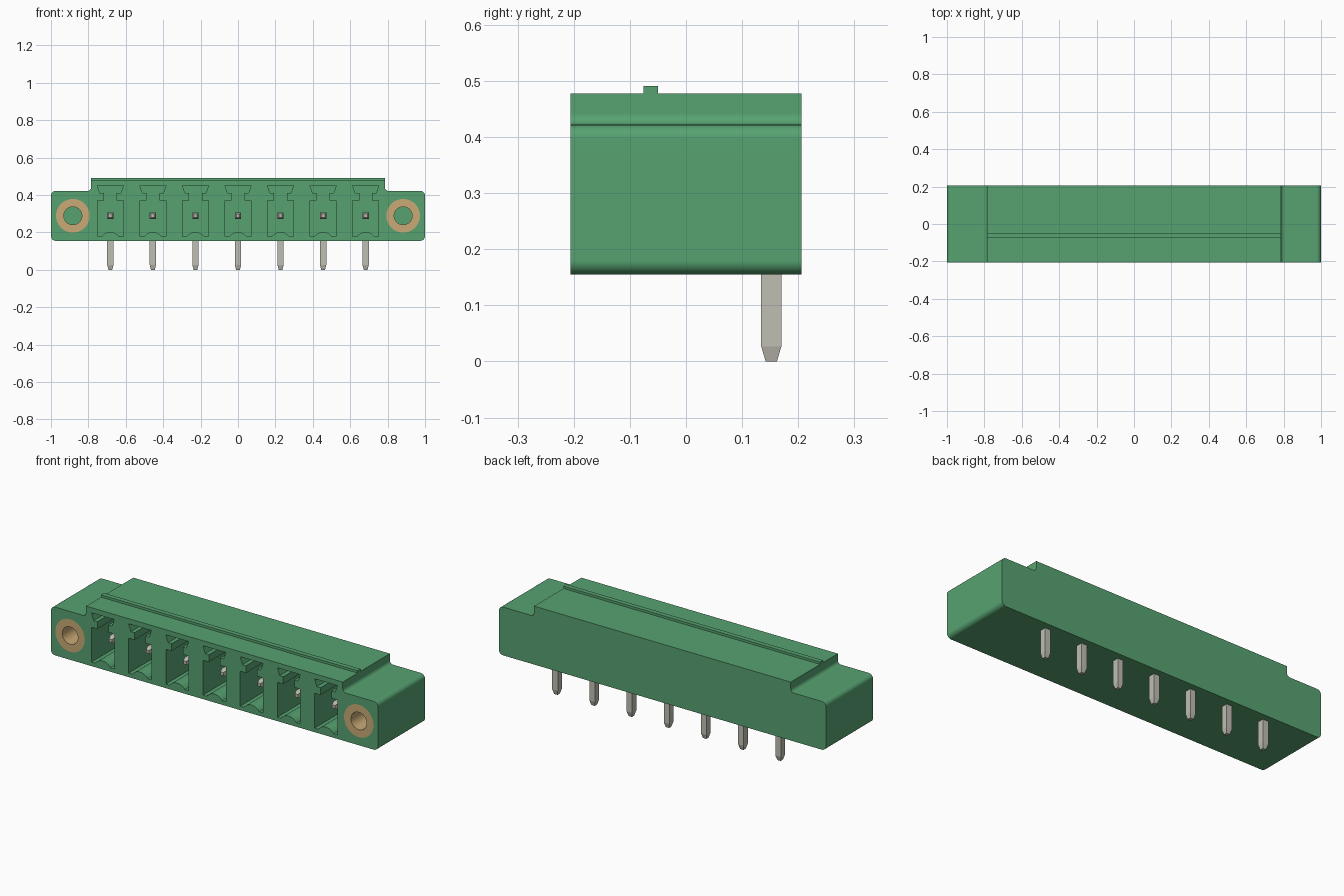
import bpy, bmesh
from math import sin, cos, radians, pi

cube = bpy.data.objects.get("Cube")
if cube:
    bpy.data.objects.remove(cube, do_unlink=True)

FRONT, BACK = -0.206, 0.206
POCKET_FLOOR, INSERT_FLOOR = 0.10, 0.05
PIN_Z = 0.289
PIN_XS = [(i - 3) * 0.2275 for i in range(7)]
SCREW_XS = (-0.883, 0.883)


def material(name, color):
    m = bpy.data.materials.new(name)
    m.use_nodes = True
    m.diffuse_color = (*color, 1)
    bsdf = m.node_tree.nodes["Principled BSDF"]
    bsdf.inputs["Base Color"].default_value = (*color, 1)
    bsdf.inputs["Roughness"].default_value = 0.6
    return m


green = material("green plastic", (0.095, 0.365, 0.165))
brass = material("brass", (0.58, 0.40, 0.18))
metal = material("tinned metal", (0.53, 0.52, 0.45))


def make_object(name, bm, mat):
    bmesh.ops.recalc_face_normals(bm, faces=bm.faces[:])
    mesh = bpy.data.meshes.new(name)
    bm.to_mesh(mesh)
    bm.free()
    mesh.materials.append(mat)
    obj = bpy.data.objects.new(name, mesh)
    bpy.context.scene.collection.objects.link(obj)
    return obj


def smooth(obj):
    bpy.ops.object.select_all(action="DESELECT")
    obj.select_set(True)
    bpy.context.view_layer.objects.active = obj
    bpy.ops.object.shade_smooth_by_angle(angle=radians(30))


def arc(cx, cz, r, start, end, steps=6):
    angles = [radians(start + (end - start) * i / steps) for i in range(steps + 1)]
    return [(cx + r * cos(a), cz + r * sin(a)) for a in angles]


def mirrored(half):
    return half + [(-x, z) for x, z in reversed(half)]


def add_prism(bm, outline, y0, y1, dx=0):
    """Extrude an x-z outline along y."""
    a = [bm.verts.new((x + dx, y0, z)) for x, z in outline]
    b = [bm.verts.new((x + dx, y1, z)) for x, z in outline]
    bm.faces.new(a)
    bm.faces.new(b[::-1])
    for i in range(len(a)):
        j = (i + 1) % len(a)
        bm.faces.new((a[j], a[i], b[i], b[j]))


# Housing: stepped outline with rounded flanges and filleted shoulders
bm = bmesh.new()
half = (arc(0.975, 0.18, 0.025, -90, 0) + arc(0.975, 0.397, 0.025, 0, 90)
        + arc(0.805, 0.442, 0.02, 270, 180) + [(0.785, 0.478)])
add_prism(bm, mirrored(half), FRONT, BACK)
housing = make_object("housing", bm, green)

# Cutter: keyed contact pockets with an arched floor, and screw insert bores
bm = bmesh.new()
hump = [(x, z) for x, z in arc(0, 0.146, 0.056, 90, 34) if x > 0.001]
pocket = mirrored(hump + [(0.07, 0.177), (0.07, 0.37), (0.034, 0.37),
                          (0.034, 0.41), (0.056, 0.41), (0.07, 0.45)])
for x in PIN_XS:
    add_prism(bm, pocket, FRONT - 0.1, POCKET_FLOOR, x)
circle = arc(0, PIN_Z, 0.09, 0, 360, 48)[:-1]
for x in SCREW_XS:
    add_prism(bm, circle, FRONT - 0.1, INSERT_FLOOR, x)
cutter = make_object("cutter", bm, green)
cutter.hide_render = True

mod = housing.modifiers.new("openings", "BOOLEAN")
mod.operation = "DIFFERENCE"
mod.solver = "EXACT"
mod.object = cutter
bpy.context.view_layer.objects.active = housing
bpy.ops.object.modifier_apply(modifier=mod.name)
bpy.data.objects.remove(cutter, do_unlink=True)
smooth(housing)
weighted = housing.modifiers.new("weighted normals", "WEIGHTED_NORMAL")
weighted.keep_sharp = True

# Raised rib along the top
bm = bmesh.new()
add_prism(bm, mirrored([(0.785, 0.478), (0.785, 0.491)]), -0.076, -0.05)
make_object("top_rib", bm, green)

# Brass screw inserts, flush with the front
for x, side in zip(SCREW_XS, ("right", "left")):
    bm = bmesh.new()
    n = 48
    rings = []
    for r, y in ((0.09, FRONT), (0.048, FRONT), (0.048, INSERT_FLOOR), (0.09, INSERT_FLOOR)):
        rings.append([bm.verts.new((x + r * cos(2 * pi * i / n), y,
                                    PIN_Z + r * sin(2 * pi * i / n))) for i in range(n)])
    for k in range(4):
        a, b = rings[k], rings[(k + 1) % 4]
        for i in range(n):
            j = (i + 1) % n
            bm.faces.new((a[i], a[j], b[j], b[i]))
    smooth(make_object("screw_insert_" + side, bm, brass))

# Bent square pins: (outer y, z), (inner y, z), half width along the path
SECTIONS = [((-0.14, 0.298), (-0.14, 0.28), 0.009),
            ((-0.115, 0.306), (-0.115, 0.272), 0.017),
            ((0.17, 0.306), (0.134, 0.272), 0.017),
            ((0.17, 0.027), (0.134, 0.027), 0.017),
            ((0.162, 0), (0.142, 0), 0.01)]
for number, x in enumerate(PIN_XS, 1):
    bm = bmesh.new()
    rings = []
    for outer, inner, w in SECTIONS:
        corners = [(x - w, *outer), (x + w, *outer), (x + w, *inner), (x - w, *inner)]
        rings.append([bm.verts.new(c) for c in corners])
    for a, b in zip(rings, rings[1:]):
        for i in range(4):
            j = (i + 1) % 4
            bm.faces.new((a[i], a[j], b[j], b[i]))
    bm.faces.new(rings[0])
    bm.faces.new(rings[-1])
    make_object(f"pin_{number}", bm, metal)
